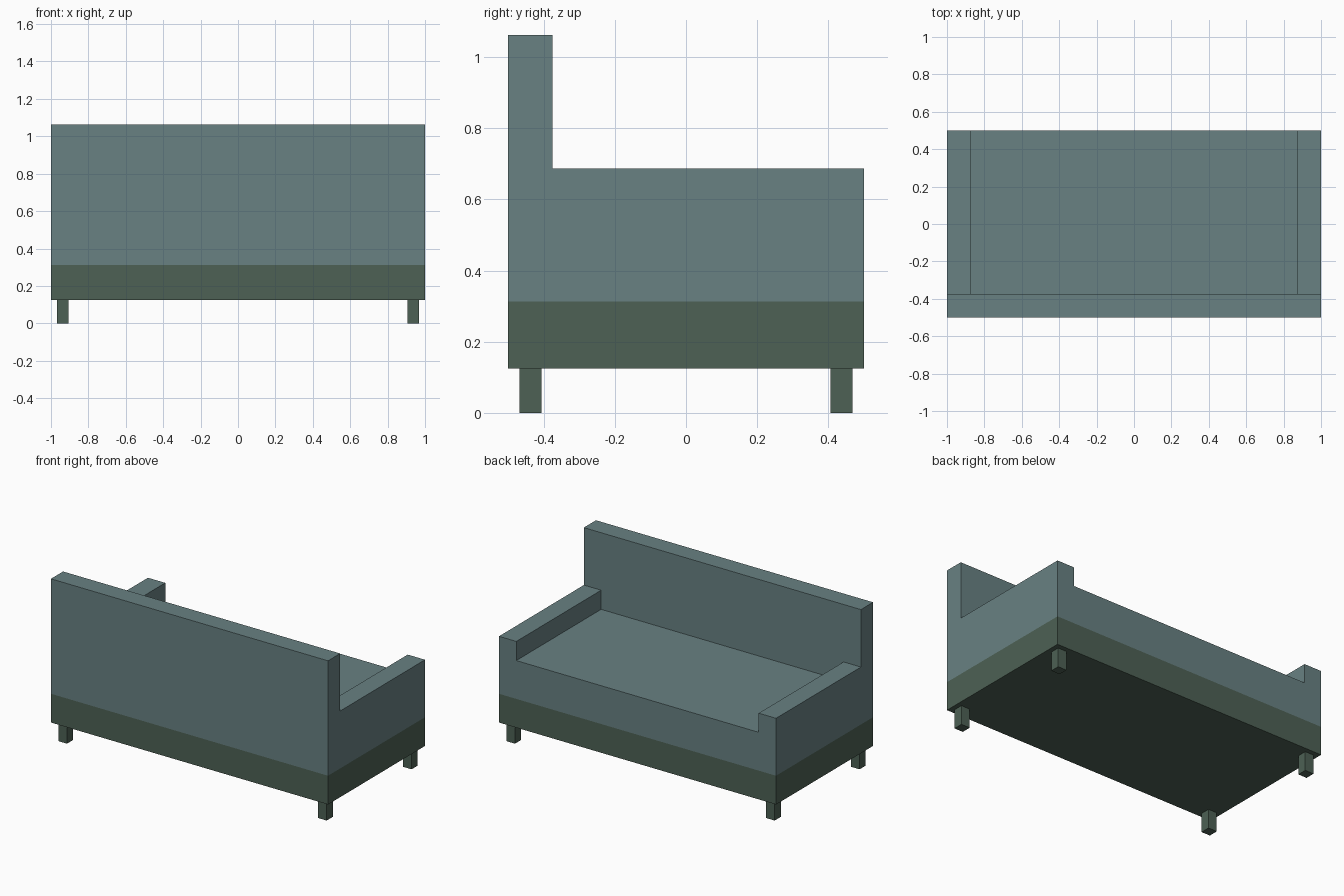
import bpy, bmesh

if "Cube" in bpy.data.objects:
    bpy.data.objects.remove(bpy.data.objects["Cube"])


def material(name, rgb):
    mat = bpy.data.materials.new(name)
    mat.diffuse_color = (*rgb, 1)
    mat.use_nodes = True
    mat.node_tree.nodes["Principled BSDF"].inputs["Base Color"].default_value = mat.diffuse_color
    return mat


fabric = material("blue_grey_fabric", (0.14, 0.22, 0.225))
frame = material("dark_green_frame", (0.075, 0.12, 0.09))


def box(name, lo, hi, mat):
    """Box spanning two opposite corners."""
    bm = bmesh.new()
    bmesh.ops.create_cube(bm, size=1)
    for v in bm.verts:
        v.co = [hi[i] if v.co[i] > 0 else lo[i] for i in range(3)]
    mesh = bpy.data.meshes.new(name)
    bm.to_mesh(mesh)
    bm.free()
    mesh.materials.append(mat)
    obj = bpy.data.objects.new(name, mesh)
    bpy.context.collection.objects.link(obj)
    return obj


def mirror(obj, x=True, y=False):
    mod = obj.modifiers.new("mirror", 'MIRROR')
    mod.use_axis = (x, y, False)


LEG_TOP, BASE_TOP, SEAT_TOP, ARM_TOP, BACK_TOP = 0.125, 0.3125, 0.5625, 0.6875, 1.0625
THICK = 0.125  # arm and backrest thickness

# Frame and four legs
box("base", (-1, -0.5, LEG_TOP), (1, 0.5, BASE_TOP), frame)
leg = box("legs", (0.90625, 0.40625, 0), (0.96875, 0.46875, LEG_TOP), frame)
mirror(leg, y=True)

# Upholstery: backrest, seat and a pair of arms
box("backrest", (-1, -0.5, BASE_TOP), (1, -0.5 + THICK, BACK_TOP), fabric)
box("seat", (-1 + THICK, -0.5 + THICK, BASE_TOP), (1 - THICK, 0.5, SEAT_TOP), fabric)
arm = box("arms", (1 - THICK, -0.5 + THICK, BASE_TOP), (1, 0.5, ARM_TOP), fabric)
mirror(arm)
